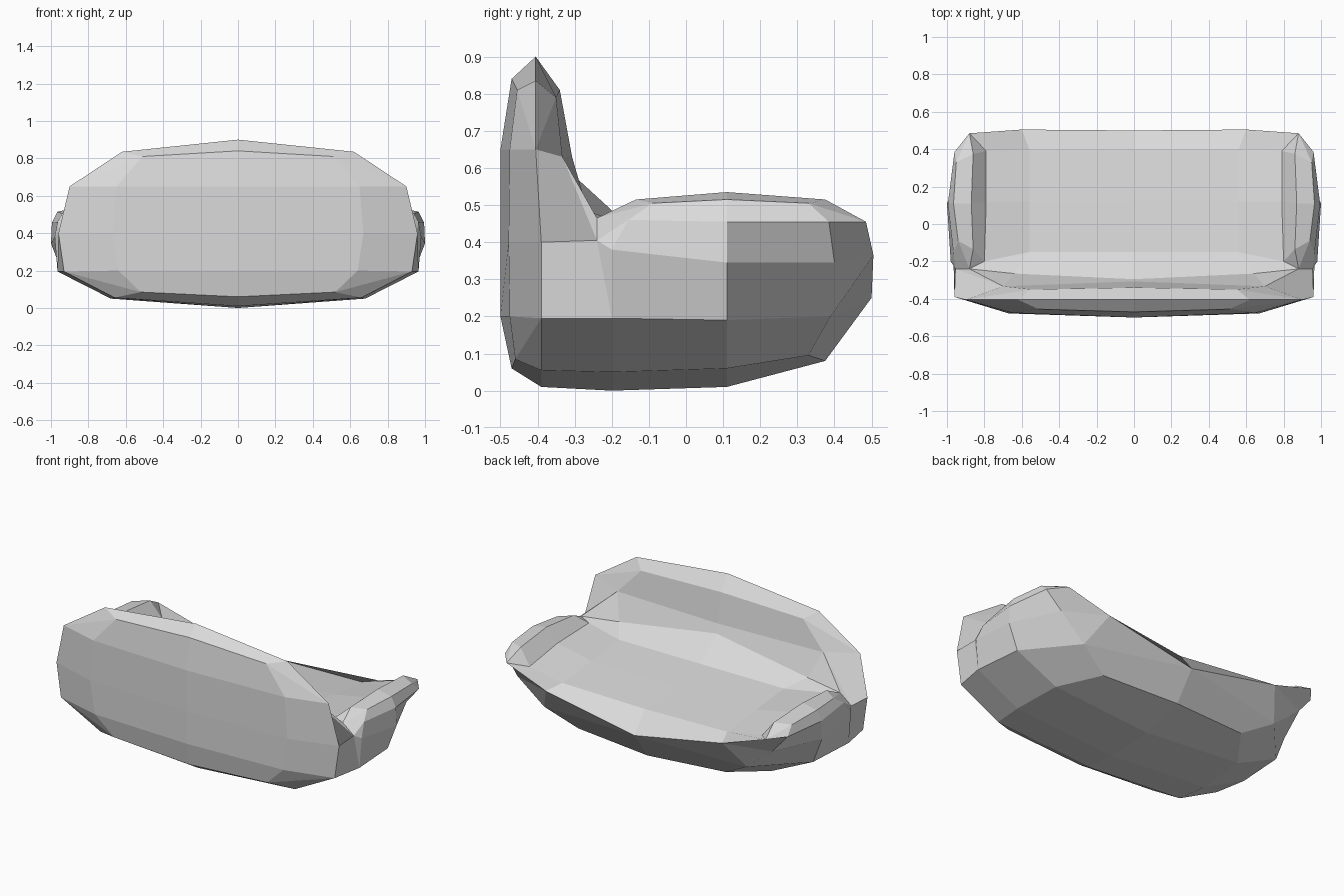
import bpy
import bmesh

default_cube = bpy.data.objects.get("Cube")
if default_cube:
    bpy.data.objects.remove(default_cube, do_unlink=True)


def make_material(name, colour):
    material = bpy.data.materials.new(name)
    material.use_nodes = True
    material.diffuse_color = colour
    shader = material.node_tree.nodes["Principled BSDF"]
    shader.inputs["Base Color"].default_value = colour
    return material


def add_face(mesh, *corners):
    """Make a face, collapsing corners that are shared."""
    unique = list(dict.fromkeys(corners))
    if len(unique) > 2:
        mesh.faces.new(unique)


def add_strip(mesh, first, second):
    """Bridge two equally long rows of vertices."""
    for i in range(len(first) - 1):
        add_face(mesh, first[i], first[i + 1], second[i + 1], second[i])


def add_row(mesh, points):
    return [mesh.verts.new(point) for point in points]


# Sections run: underside, outer backrest, crest, inner backrest, seat, front lip
middle_back = [
    (-.2, 0), (-.39, .01), (-.47, .06), (-.5, .2), (-.5, .4),
    (-.5, .65), (-.47, .84), (-.405, .9), (-.34, .81), (-.307, .63),
]
shoulder_back = [
    (.68, -.2, .05), (.66, -.39, .055), (.52, -.46, .085), (.64, -.475, .2),
    (.67, -.478, .4), (.65, -.475, .65), (.51, -.455, .81), (.62, -.405, .835),
    (.55, -.35, .79),
]
middle_seat = [(-.295, .573), (-.15, .44), (.12, .41), (.4, .375), (.5, .25)]
shoulder_seat = [
    (.64, -.265, .485), (.56, -.15, .44), (.56, .12, .415),
    (.56, .4, .385), (.6, .505, .365),
]
# Belly sections run from the front back towards the underside
middle_belly = [(.375, .08), (.11, .01)]
shoulder_belly = [(.5, .33, .095), (.66, .11, .06)]

mesh = bmesh.new()

# Corner points where the body meets the arm
under, heel, back_edge, back_top, inner_top, crease, joint = add_row(mesh, [
    (.965, -.2, .195), (.93, -.39, .195), (.96, -.39, .4), (.9, -.405, .65),
    (.7, -.333, .63), (.88, -.24, .465), (.955, -.24, .405),
])
foot = add_row(mesh, [(.8, -.2, .46), (.79, .12, .46), (.79, .39, .42)])
nose, low_front, low_side = add_row(mesh, [
    (.88, .485, .455), (.69, .39, .2), (.94, .11, .19),
])

middle = add_row(mesh, [(0, y, z) for y, z in middle_back + middle_seat])
belly = add_row(mesh, [(0, y, z) for y, z in middle_belly])
shoulder = [*add_row(mesh, shoulder_back), inner_top, *add_row(mesh, shoulder_seat)]
side_belly = add_row(mesh, shoulder_belly)
end = [under, heel, heel, heel, back_edge, back_top, back_top, back_top,
       back_top, inner_top, crease, *foot, nose]

# Backrest and seat
add_strip(mesh, middle, shoulder)
add_strip(mesh, shoulder, end)

# Belly and the front below the lip
add_strip(mesh, [*belly, middle[0]], [*side_belly, shoulder[0]])
add_strip(mesh, [*side_belly, shoulder[0]], [low_front, low_side, under])
centre_lip, side_lip = middle[-1], shoulder[-1]
add_face(mesh, belly[0], centre_lip, low_front, side_belly[0])
add_face(mesh, centre_lip, side_lip, low_front)

# Side of the backrest
add_face(mesh, under, heel, back_edge, joint)
add_face(mesh, back_edge, back_top, inner_top, joint)
add_face(mesh, inner_top, crease, joint)

# Arm, from the seat over the crest and down the outer side
crest = add_row(mesh, [(.86, -.135, .515), (.87, .11, .535), (.86, .375, .515)])
outer = add_row(mesh, [(.94, -.09, .505), (.965, .11, .515), (.95, .33, .505)])
side = add_row(mesh, [(.965, -.155, .46), (.995, .11, .455), (.96, .385, .455)])
flank = add_row(mesh, [(.98, -.2, .38), (1, .11, .345), (.865, .4, .345)])
rows = [
    [crease, *foot, nose],
    [crease, *crest, nose],
    [crease, *outer, nose],
    [joint, *side, nose],
    [joint, *flank, side_lip],
    [under, under, low_side, low_front, side_lip],
]
for first, second in zip(rows, rows[1:]):
    add_strip(mesh, first, second)

bmesh.ops.recalc_face_normals(mesh, faces=mesh.faces)
data = bpy.data.meshes.new("padded_seat")
mesh.to_mesh(data)
mesh.free()
data.materials.append(make_material("light_grey", (.7, .7, .7, 1)))

seat = bpy.data.objects.new("padded_seat", data)
bpy.context.collection.objects.link(seat)

# Complete the other half
mirror = seat.modifiers.new("mirror", "MIRROR")
mirror.use_axis[0] = True
mirror.use_clip = True
mirror.merge_threshold = .001
